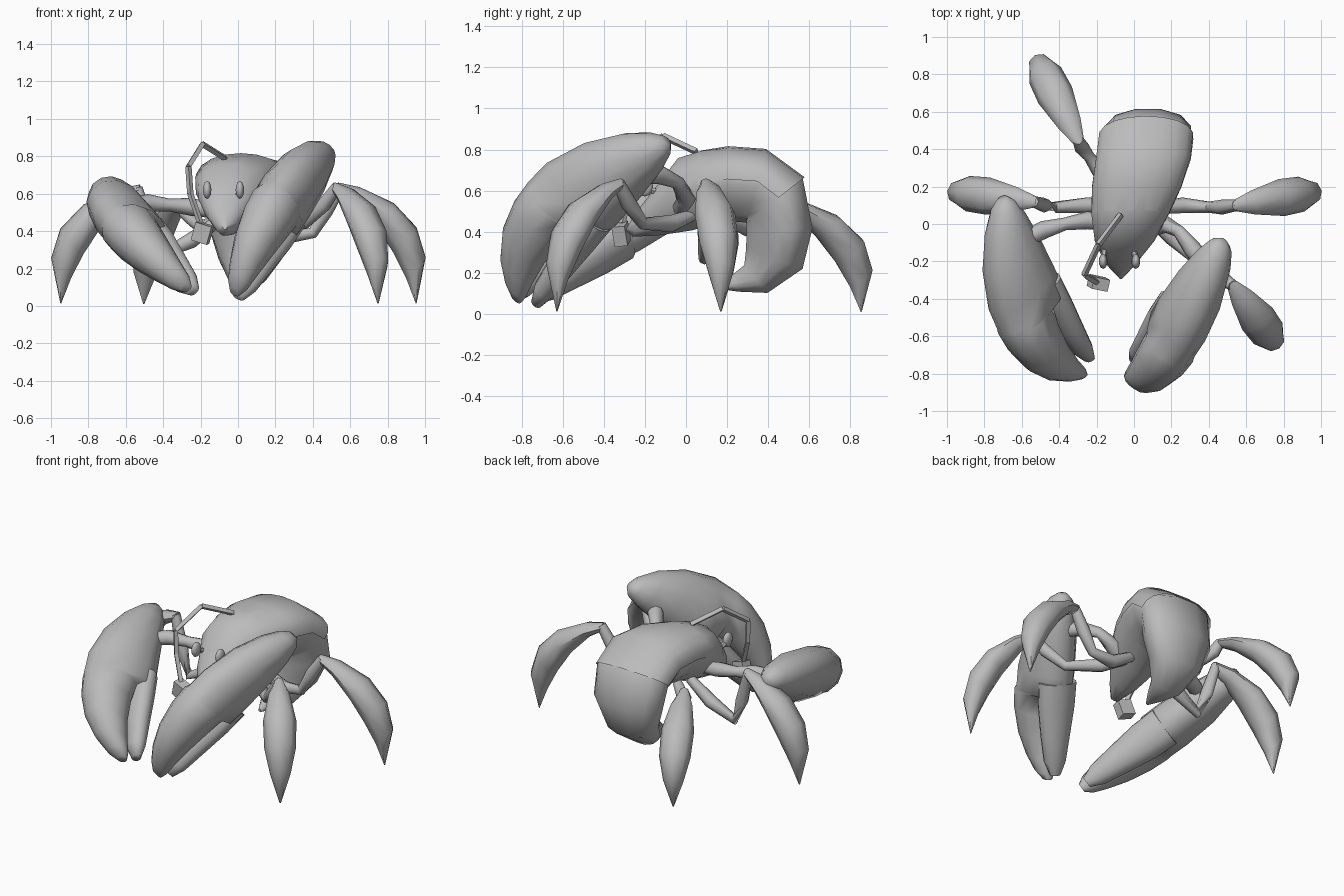
import bpy, bmesh, math
from mathutils import Vector as V

if "Cube" in bpy.data.objects:
    bpy.data.objects.remove(bpy.data.objects["Cube"])

shell_grey = bpy.data.materials.new("shell_grey")
shell_grey.use_nodes = True
colour = (0.5, 0.5, 0.5, 1)
shell_grey.diffuse_color = colour
shell_grey.node_tree.nodes["Principled BSDF"].inputs["Base Color"].default_value = colour


def finish(name, bm, smooth=55):
    bmesh.ops.recalc_face_normals(bm, faces=bm.faces)
    mesh = bpy.data.meshes.new(name)
    bm.to_mesh(mesh)
    bm.free()
    mesh.materials.append(shell_grey)
    ob = bpy.data.objects.new(name, mesh)
    bpy.context.collection.objects.link(ob)
    bpy.ops.object.select_all(action="DESELECT")
    ob.select_set(True)
    bpy.context.view_layer.objects.active = ob
    if smooth:
        bpy.ops.object.shade_smooth_by_angle(angle=math.radians(smooth))
    return ob


def loft(name, rings, sides=10, start=0.0, sweep=360.0, smooth=55, keel=0.0):
    """Skin rings of (centre, half axis, half axis); keel narrows the underside."""
    bm = bmesh.new()
    closed = sweep == 360
    count = sides if closed else sides + 1
    angles = [math.radians(start + sweep * i / sides) for i in range(count)]
    rows = []
    for c, p, q in rings:
        rows.append([bm.verts.new(c + p * math.cos(t) * (1 + keel * math.sin(t)) + q * math.sin(t))
                     for t in angles])
    for a, b in zip(rows, rows[1:]):
        for i in range(sides):
            j = (i + 1) % count
            bm.faces.new((a[i], a[j], b[j], b[i]))
    if closed:
        bm.faces.new(rows[0])
        bm.faces.new(rows[-1])
    return finish(name, bm, smooth)


def tube(name, points, radii, sides=8, smooth=55):
    pts = [V(p) for p in points]
    rings = []
    for i, p in enumerate(pts):
        t = (pts[min(i + 1, len(pts) - 1)] - pts[max(i - 1, 0)]).normalized()
        ref = V((0, 0, 1)) if abs(t.z) < 0.9 else V((0, 1, 0))
        side = t.cross(ref).normalized()
        rings.append((p, side * radii[i], side.cross(t) * radii[i]))
    return loft(name, rings, sides, smooth=smooth)


# Body: one curled form from snout over the back to the tucked tail tip
# each row: centre x, y, z, half width, half depth, tilt of the section in degrees
BODY = [
    (-.07, -.27, .45, .02, .05, 60),
    (-.07, -.20, .50, .09, .14, 65),
    (-.05, -.09, .57, .16, .20, 75),
    (-.02, .05, .60, .205, .20, 83),
    (.015, .20, .63, .23, .185, 88),
    (.05, .34, .62, .24, .185, 75),
    (.065, .43, .55, .235, .18, 38),
    (.075, .455, .41, .225, .165, 3),
    (.065, .43, .27, .165, .15, -20),
    (.05, .34, .17, .10, .09, -50),
    (.045, .24, .15, .05, .045, -70),
    (.04, .17, .13, .01, .01, -80),
]
KEEL = .3


def body_ring(row, grow=1.0):
    x, y, z, w, d, tilt = row
    a = math.radians(tilt)
    return V((x, y, z)), V((w * grow, 0, 0)), V((0, math.cos(a), math.sin(a))) * d * grow


loft("body_and_tail", [body_ring(r) for r in BODY], 14, keel=KEEL)
grown = (.985, 1.01, 1.025, 1.04)
loft("back_shell", [body_ring(r, g) for r, g in zip(BODY[3:7], grown)], 10, 8, 164, keel=KEEL)


# Claws: palm with broad finger, plus a slim thumb
def claw(name, wrist, tip, bulge):
    wrist, tip = V(wrist), V(tip)
    a = (tip - wrist).normalized()
    b = V(bulge)
    b = (b - a * b.dot(a)).normalized()
    c = a.cross(b)

    def skin(part, rows):
        rings = [(wrist + a * u + b * (lo + hi) / 2, b * (hi - lo) / 2, c * w)
                 for u, lo, hi, w in rows]
        loft(name + part, rings, 12, smooth=70)

    # rows: distance along the claw, inner edge, outer edge, half thickness
    skin("_palm", [(0, -.02, .04, .03), (.04, -.05, .10, .07), (.13, -.07, .19, .105),
                   (.30, -.08, .30, .138), (.51, -.08, .373, .15), (.64, -.07, .38, .148),
                   (.66, .04, .38, .145), (.78, .06, .37, .138), (.93, .06, .325, .115),
                   (1.05, .04, .245, .085), (1.13, .02, .15, .06), (1.17, .02, .08, .03)])
    skin("_thumb", [(.55, -.075, .08, .125), (.7, -.078, .08, .12), (.88, -.078, .06, .095),
                    (1.04, -.078, .03, .07), (1.12, -.065, -.01, .035)])


claw("left_claw", (.475, -.09, .84), (-.01, -.78, .05), (0, -.76, .65))
claw("right_claw", (-.70, .14, .63), (-.245, -.78, .08), (-1.25, -1, .85))
ARM = [.035, .048, .034, .048, .045]
tube("left_claw_arm", [(.06, -.04, .5), (.17, .0, .56), (.24, -.04, .64),
                       (.31, -.13, .68), (.4, -.24, .68)], ARM)
tube("right_claw_arm", [(-.1, .0, .5), (-.25, .02, .53), (-.37, .0, .54),
                        (-.48, -.03, .55), (-.6, -.09, .53)], ARM)


# Walking legs: jointed limb and a broad arched blade
def leg(name, limb, tip):
    tube(name + "_limb", limb, [.03, .042, .03, .04, .03])
    knee, tip = V(limb[-1]), V(tip)
    run = tip - knee
    run.z = 0
    side = run.normalized().cross(V((0, 0, 1)))
    base = V((knee.x, knee.y, 0))
    rise = knee.z / .64
    rings = []
    # outer edge reach and height, inner edge reach and height, half width
    for r1, z1, r0, z0, w in [(-.04, .66, -.02, .60, .03), (.25, .635, .18, .55, .065),
                              (.7, .55, .48, .42, .1), (1.0, .42, .70, .28, .095),
                              (1.12, .26, .86, .15, .062), (1, .015, .99, .012, .004)]:
        outer = base + run * r1 + V((0, 0, z1 * rise))
        inner = base + run * r0 + V((0, 0, z0 * rise))
        rings.append(((outer + inner) / 2, side * w, (outer - inner) / 2))
    loft(name + "_blade", rings, 8)


leg("left_front_leg", [(.08, .03, .48), (.2, -.07, .44), (.36, -.21, .44),
                       (.46, -.28, .54), (.53, -.33, .64)], (.75, -.63, 0))
leg("left_side_leg", [(.08, .08, .48), (.26, .1, .37), (.4, .09, .39),
                      (.47, .09, .51), (.55, .1, .64)], (.955, .17, 0))
leg("right_side_leg", [(-.1, .1, .46), (-.25, .1, .35), (-.42, .09, .27),
                       (-.48, .1, .42), (-.54, .12, .63)], (-.95, .17, 0))
leg("right_back_leg", [(-.08, .2, .46), (-.19, .29, .42), (-.24, .36, .45),
                       (-.28, .41, .5), (-.3, .45, .56)], (-.505, .855, 0))

# Eyes
for name, x in (("right_eye", -.165), ("left_eye", .01)):
    bm = bmesh.new()
    bmesh.ops.create_uvsphere(bm, u_segments=10, v_segments=6, radius=1)
    eye = finish(name, bm)
    eye.scale = (.024, .04, .048)
    eye.location = (x, -.2, .62)
    tube(name + "_stalk", [(x, -.19, .61), (x * .7 - .03, -.05, .56)], [.014, .02], 6)

# Feeler made of square rods, with a small hanging block
FEELER = [(-.07, .05, .79), (-.19, -.11, .865), (-.265, -.27, .745), (-.255, -.28, .6),
          (-.2, -.31, .44)]
for i, ends in enumerate(zip(FEELER, FEELER[1:])):
    tube("feeler_rod_%d" % (i + 1), ends, [.017, .017], 4, 0)
bm = bmesh.new()
bmesh.ops.create_cube(bm, size=1)
block = finish("feeler_block", bm, 0)
block.scale = (.09, .065, .1)
block.location = (-.19, -.315, .39)
block.rotation_euler = (.1, .3, -.2)
